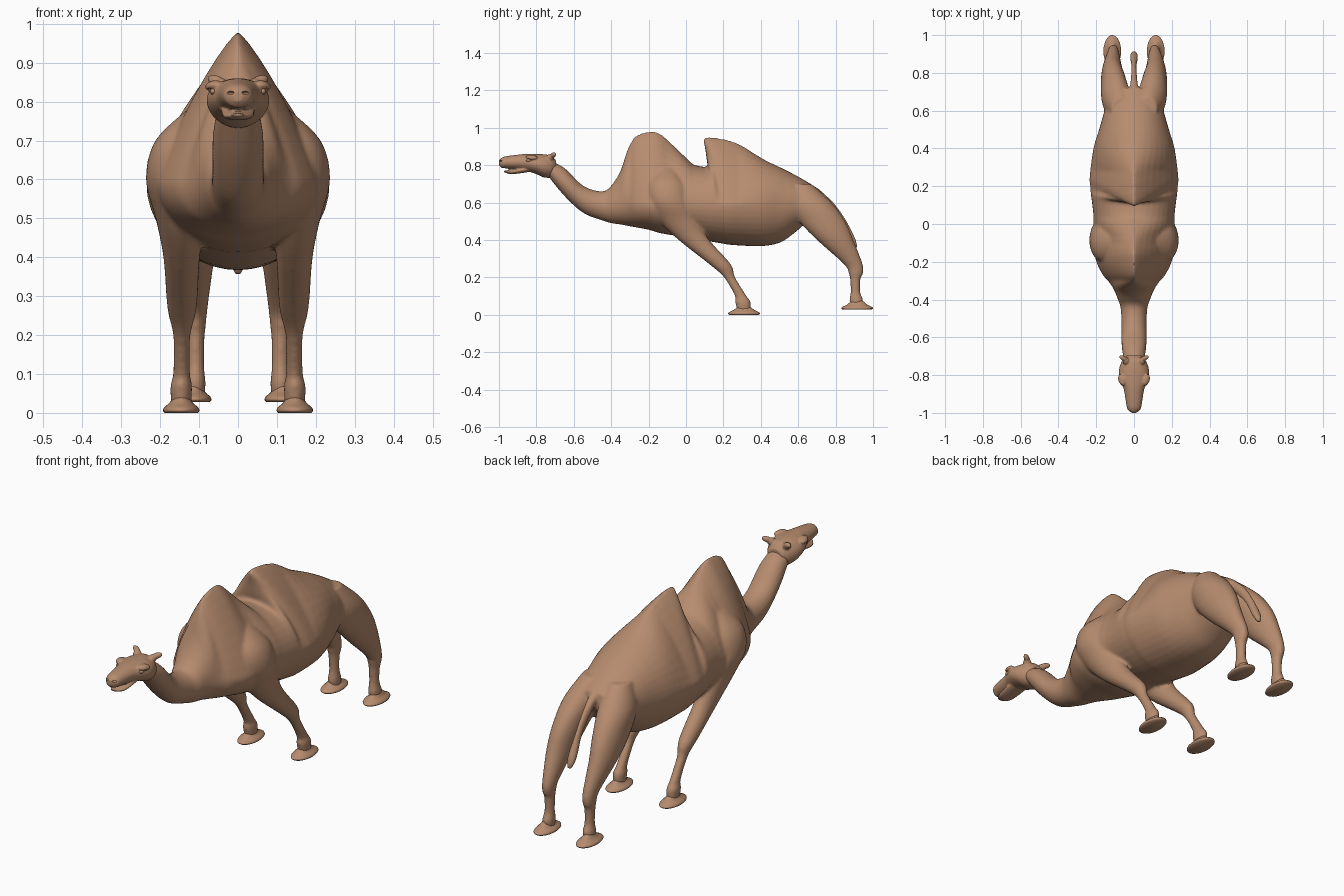
import bpy, bmesh, math
from mathutils import Matrix

if "Cube" in bpy.data.objects:
    bpy.data.objects.remove(bpy.data.objects["Cube"])

fur = bpy.data.materials.new("brown_fur")
fur.diffuse_color = (0.47, 0.262, 0.158, 1)
fur.use_nodes = True
fur.node_tree.nodes["Principled BSDF"].inputs["Base Color"].default_value = fur.diffuse_color


def spline(rows, steps=4):
    """Smoothly resample a list of station tuples."""
    out = []
    for i in range(len(rows) - 1):
        a, b, c, d = (rows[max(0, min(len(rows) - 1, i + k))] for k in (-1, 0, 1, 2))
        for s in range(steps):
            t = s / steps
            out.append([0.5 * (2 * q + (r - p) * t + (2 * p - 5 * q + 4 * r - u) * t * t
                               + (3 * q - p - 3 * r + u) * t ** 3)
                        for p, q, r, u in zip(a, b, c, d)])
    return out + [list(rows[-1])]


def finish(name, bm):
    bmesh.ops.recalc_face_normals(bm, faces=bm.faces)
    me = bpy.data.meshes.new(name)
    bm.to_mesh(me)
    bm.free()
    me.materials.append(fur)
    me.shade_smooth()
    ob = bpy.data.objects.new(name, me)
    bpy.context.collection.objects.link(ob)
    return ob


def skin(name, rings):
    bm = bmesh.new()
    loops = [[bm.verts.new(p) for p in ring] for ring in rings]
    n = len(loops[0])
    for a, b in zip(loops, loops[1:]):
        for i in range(n):
            bm.faces.new((a[i], a[(i + 1) % n], b[(i + 1) % n], b[i]))
    bm.faces.new(loops[0])
    bm.faces.new(loops[-1])
    return finish(name, bm)


def lengthwise(name, rows, n=40):
    """Rows: y, bottom, top, half width. Tall trunk sections narrow to a hump ridge."""
    rings = []
    for y, zb, zt, w in spline(rows):
        zc, e, lean = (zb + zt) / 2, 2, 0
        if y > -.45:
            zc = min(zc, .59)
            e = 2 - .8 * max(0, min(1, (zt - .79) / .13))
            lean = -.1 * math.exp(-((y - .2) / .05) ** 2)  # rear hump tips forward
        ring = []
        for i in range(n):
            c, s = math.cos(math.tau * i / n), math.sin(math.tau * i / n)
            k = 2 / e if s > 0 else 1
            u = math.copysign(abs(s) ** k, s)
            z = zc + u * (zt - zc if s > 0 else zc - zb)
            ring.append((math.copysign(w * abs(c) ** k, c), y + lean * max(0, u) ** 2, z))
        rings.append(ring)
    return skin(name, rings)


def upright(name, rows, side=1, n=24):
    """Rows: z, y front, y back, x inner, x outer."""
    return skin(name, [[(side * ((x0 + x1) / 2 + (x1 - x0) / 2 * math.cos(math.tau * i / n)),
                         (y0 + y1) / 2 + (y1 - y0) / 2 * math.sin(math.tau * i / n), z)
                        for i in range(n)] for z, y0, y1, x0, x1 in spline(rows)])


def blob(name, loc, size, rot=(0, 0, 0)):
    bm = bmesh.new()
    bmesh.ops.create_uvsphere(bm, u_segments=20, v_segments=12, radius=1)
    m = Matrix.Translation(loc)
    for ang, ax in zip(rot, "XYZ"):
        m = m @ Matrix.Rotation(ang, 4, ax)
    bmesh.ops.transform(bm, matrix=m @ Matrix.Diagonal((*size, 1)), verts=bm.verts)
    return finish(name, bm)


def apply(ob, kind, **props):
    mod = ob.modifiers.new(kind, kind)
    for k, v in props.items():
        setattr(mod, k, v)
    bpy.context.view_layer.objects.active = ob
    bpy.ops.object.modifier_apply(modifier=mod.name)


def fuse(name, parts, voxel, smooth):
    """Join overlapping parts into one skin."""
    bpy.ops.object.select_all(action='DESELECT')
    for p in parts:
        p.select_set(True)
    bpy.context.view_layer.objects.active = parts[0]
    bpy.ops.object.join()
    ob = parts[0]
    ob.name = name
    apply(ob, 'REMESH', mode='VOXEL', voxel_size=voxel)
    apply(ob, 'SMOOTH', factor=0.5, iterations=smooth)
    ob.data.materials.clear()
    ob.data.materials.append(fur)
    ob.data.shade_smooth()
    return ob


# Neck, two-humped torso and rump
body = [lengthwise("torso", [
    (-.74, .745, .83, .05), (-.65, .635, .785, .065), (-.55, .545, .69, .066),
    (-.45, .505, .66, .07), (-.40, .49, .69, .085), (-.35, .483, .77, .105),
    (-.31, .475, .89, .13), (-.27, .468, .955, .165), (-.20, .455, .978, .20),
    (-.13, .435, .963, .21), (0, .415, .84, .215), (.05, .41, .80, .215),
    (.14, .39, .80, .226), (.17, .385, .90, .23), (.20, .38, .947, .232),
    (.25, .373, .937, .235), (.40, .367, .84, .215), (.50, .385, .79, .185),
    (.57, .43, .755, .165), (.65, .50, .71, .14), (.72, .58, .665, .10)])]

# Tail
body.append(upright("tail", [
    (.68, .62, .70, -.03, .03), (.60, .72, .79, -.018, .018), (.50, .81, .86, -.014, .014),
    (.40, .868, .908, -.022, .022), (.353, .898, .918, -.008, .008)]))

# Legs with shoulders and thighs
for s in (1, -1):
    body.append(upright("front_leg", [
        (.78, -.15, -.06, .07, .13), (.70, -.20, .00, .07, .213), (.60, -.20, .03, .07, .237),
        (.50, -.14, .065, .085, .212), (.40, -.04, .125, .098, .192), (.27, .125, .24, .106, .182),
        (.20, .203, .263, .122, .167), (.10, .262, .325, .123, .167),
        (.07, .262, .345, .118, .174), (.02, .275, .345, .12, .172)], s))
    body.append(upright("hind_leg", [
        (.70, .55, .67, .02, .12), (.60, .55, .78, .02, .168), (.50, .605, .852, .04, .176),
        (.40, .70, .895, .06, .17), (.27, .845, .945, .078, .142), (.22, .87, .946, .083, .137),
        (.19, .877, .933, .086, .133), (.12, .88, .932, .087, .131),
        (.08, .873, .947, .083, .137), (.045, .88, .94, .085, .135)], s))
fuse("body", body, 0.008, 5)

# Broad padded feet
for s, label in ((1, "left"), (-1, "right")):
    for part, yc, xc, z0 in (("front_foot", .31, .146, 0), ("hind_foot", .915, .115, .028)):
        upright(f"{part}_{label}", [
            (z0 + h, yc - a, yc + a, xc - a * .55, xc + a * .55) for h, a in
            ((0, .078), (.006, .085), (.014, .079), (.026, .055), (.04, .038), (.055, .02))], s)

# Skull and upper muzzle
head = [lengthwise("skull", [
    (-.695, .765, .825, .035), (-.72, .735, .85, .06), (-.76, .735, .858, .077),
    (-.80, .752, .86, .08), (-.84, .765, .86, .068), (-.88, .775, .858, .053),
    (-.96, .783, .848, .04), (-.985, .785, .84, .031), (-1.0, .80, .828, .012)])]
# Lower jaw
head.append(lengthwise("jaw", [
    (-.83, .765, .80, .045), (-.93, .752, .776, .038), (-.974, .763, .771, .012)]))
# Brows and ears
for s in (1, -1):
    head.append(blob("brow", (s * .064, -.825, .842), (.02, .032, .012), (0, s * .3, s * -.35)))
    head.append(blob("ear", (s * .055, -.712, .853), (.027, .013, .014), (0, s * -.35, s * .5)))
    head.append(blob("ear_root", (s * .042, -.725, .842), (.018, .02, .018)))
head = fuse("head", head, 0.004, 3)

# Carved eye sockets and nostrils, then eyes
for s, label in ((1, "left"), (-1, "right")):
    for loc, size in (((s * .078, -.842, .826), (.014, .018, .009)),
                      ((s * .02, -.993, .823), (.011, .012, .004))):
        cutter = blob("cutter", loc, size)
        apply(head, 'BOOLEAN', operation='DIFFERENCE', object=cutter, solver='EXACT')
        bpy.data.objects.remove(cutter)
    blob(f"eye_{label}", (s * .064, -.841, .826), (.008, .014, .008))
bpy.ops.object.select_all(action='DESELECT')
bpy.context.view_layer.objects.active = head
head.select_set(True)
bpy.ops.object.shade_smooth_by_angle(angle=math.radians(40))
